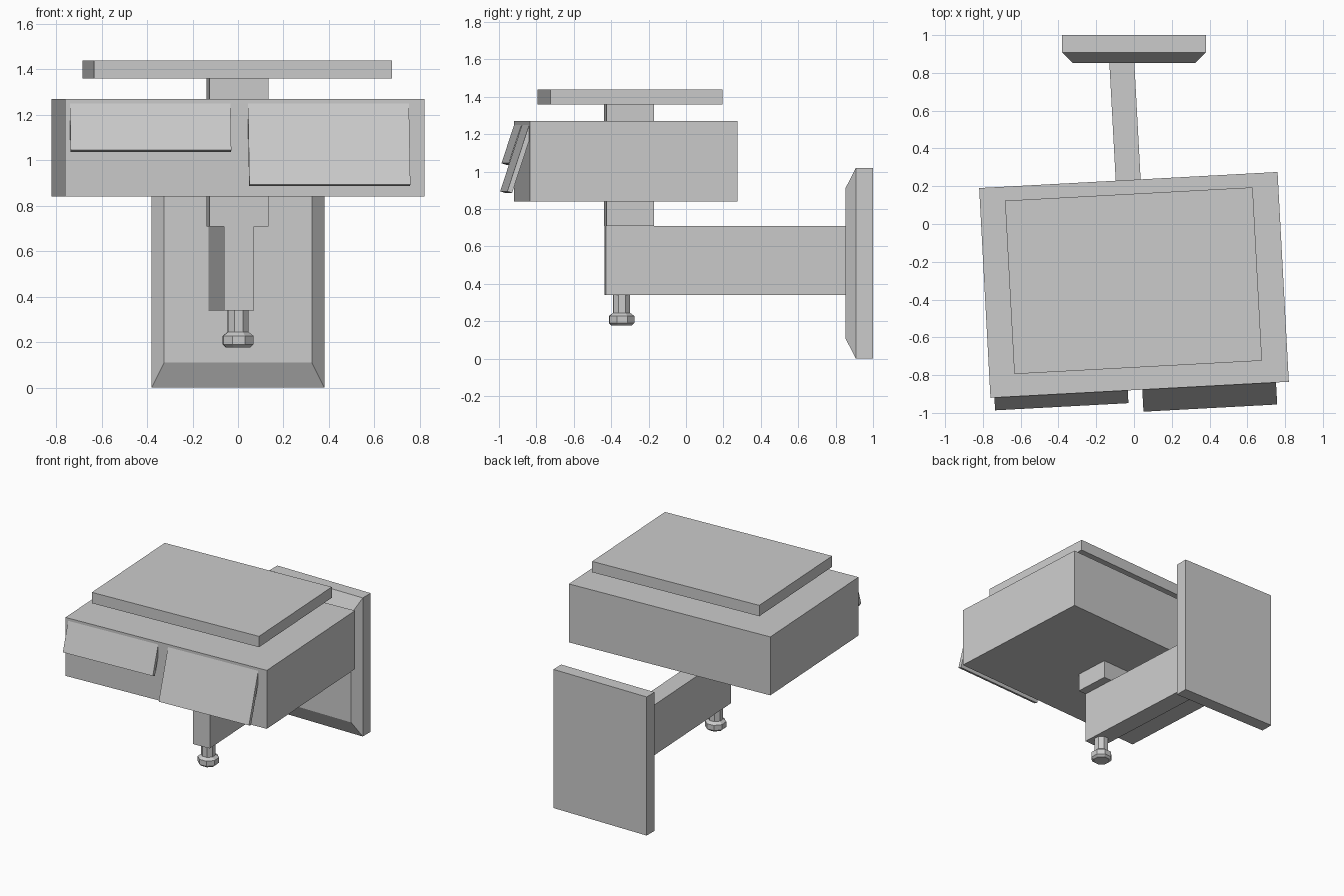
import bpy, bmesh
from math import pi, cos, sin, radians
from mathutils import Matrix

if "Cube" in bpy.data.objects:
    bpy.data.objects.remove(bpy.data.objects["Cube"])

# Everything but the wall plate swivels slightly about the vertical axis
SWIVEL = Matrix.Translation((0, -0.3225, 0)) @ Matrix.Rotation(radians(3.08), 4, 'Z')


def loft(name, rings, matrix=Matrix()):
    """Skin equal-length rings of points and cap both ends."""
    bm = bmesh.new()
    vs = [[bm.verts.new(p) for p in ring] for ring in rings]
    n = len(vs[0])
    for a, b in zip(vs, vs[1:]):
        for i in range(n):
            j = (i + 1) % n
            bm.faces.new((a[i], a[j], b[j], b[i]))
    bm.faces.new(vs[0][::-1])
    bm.faces.new(vs[-1])
    bmesh.ops.recalc_face_normals(bm, faces=bm.faces)
    me = bpy.data.meshes.new(name)
    bm.to_mesh(me)
    bm.free()
    ob = bpy.data.objects.new(name, me)
    ob.matrix_world = matrix
    bpy.context.collection.objects.link(ob)
    return ob


def box(name, x, y, z, matrix=SWIVEL):
    rect = [(x[0], y[0]), (x[1], y[0]), (x[1], y[1]), (x[0], y[1])]
    return loft(name, [[(px, py, h) for px, py in rect] for h in z], matrix)


# Wall plate with chamfered front
def plate_ring(y, hx, z0, z1):
    return [(-hx, y, z0), (hx, y, z0), (hx, y, z1), (-hx, y, z1)]

loft("wall_plate", [plate_ring(1.0, 0.38, 0, 1.02),
                    plate_ring(0.908, 0.38, 0, 1.02),
                    plate_ring(0.852, 0.325, 0.11, 0.91)])

# Arm, post, main housing and top slab
box("support_arm", (-0.067, 0.065), (-0.11, 1.2), (0.34, 0.71))
box("swivel_post", (-0.132, 0.128), (-0.11, 0.145), (0.71, 1.36))
box("housing", (-0.791, 0.791), (-0.556, 0.556), (0.84, 1.27))
box("top_slab", (-0.658, 0.655), (-0.437, 0.482), (1.36, 1.44))

# Tilted front flaps, hinged at the top of the housing
TILT, THICK = radians(18.2), 0.027
for name, x0, x1, length in (("left_flap", -0.77, -0.063, 0.216),
                             ("right_flap", 0.014, 0.723, 0.374)):
    s, c = sin(TILT), cos(TILT)
    y, z = -0.556, 1.25
    prof = [(y, z), (y - s * length, z - c * length),
            (y - s * length + c * THICK, z - c * length - s * THICK),
            (y + c * THICK, z - s * THICK)]
    loft(name, [[(x, py, pz) for py, pz in prof] for x in (x0, x1)], SWIVEL)

# Eight-sided locking knob under the arm
knob = [(0.056, 0.176), (0.072, 0.19), (0.072, 0.228), (0.049, 0.245), (0.049, 0.345)]
loft("locking_knob",
     [[(r * cos((i + 0.5) * pi / 4), r * sin((i + 0.5) * pi / 4), z) for i in range(8)]
      for r, z in knob],
     SWIVEL @ Matrix.Translation((-0.001, -0.022, 0)))
